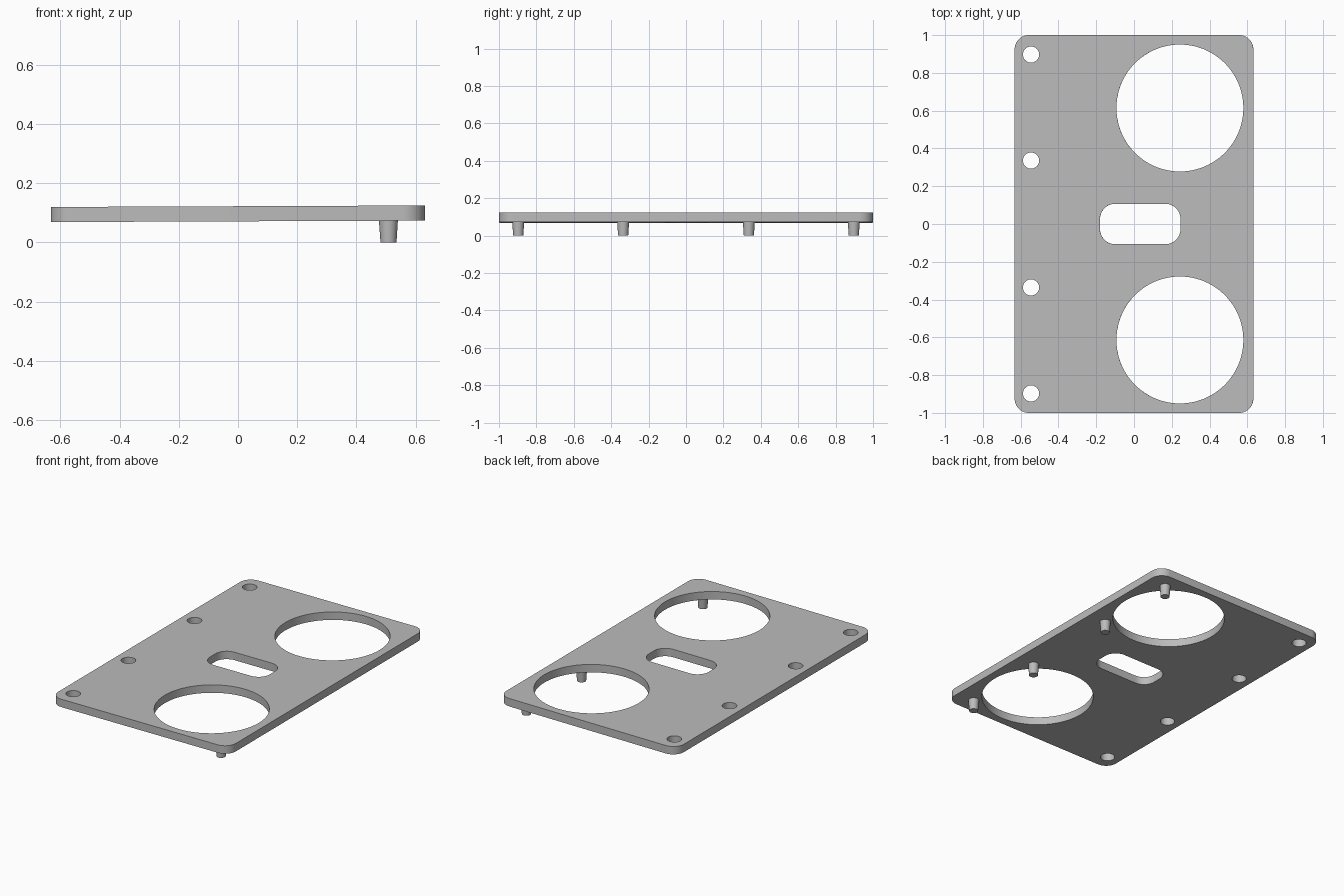
import bpy
import bmesh
from math import cos, sin, pi, radians

old = bpy.data.objects.get("Cube")
if old:
    bpy.data.objects.remove(old, do_unlink=True)

TILT = -0.004            # the plate leans very slightly across its width
MID, THICK = 0.0965, 0.051

grey = bpy.data.materials.new("plain grey")
grey.use_nodes = True
colour = (0.5, 0.5, 0.5, 1)
grey.diffuse_color = colour
grey.node_tree.nodes["Principled BSDF"].inputs["Base Color"].default_value = colour


def rounded_outline(cx, cy, hx, hy, r, steps):
    """Rounded rectangle; a circle when r equals both half sizes."""
    pts = []
    for k, (sx, sy) in enumerate([(1, 1), (-1, 1), (-1, -1), (1, -1)]):
        for i in range(steps + 1):
            a = (k + i / steps) * pi / 2
            pts.append((cx + sx * (hx - r) + r * cos(a),
                        cy + sy * (hy - r) + r * sin(a)))
    return pts


def circle(cx, cy, r, n):
    return [(cx + r * cos(2 * pi * i / n), cy + r * sin(2 * pi * i / n))
            for i in range(n)]


def finish(obj):
    obj.data.materials.clear()
    obj.data.materials.append(grey)
    bpy.ops.object.select_all(action='DESELECT')
    obj.select_set(True)
    bpy.context.view_layer.objects.active = obj
    bpy.ops.object.shade_smooth_by_angle(angle=radians(30))


# Plate outline with its openings
loops = [rounded_outline(0, 0, 0.632, 1.0, 0.075, 10),
         rounded_outline(0.033, 0, 0.213, 0.107, 0.08, 10)]
for s in (-1, 1):
    loops.append(circle(0.243, s * 0.614, 0.336, 96))
    for y in (0.336, 0.897):
        loops.append(circle(-0.545, s * y, 0.043, 32))

curve = bpy.data.curves.new("plate_outline", 'CURVE')
curve.dimensions = '2D'
curve.fill_mode = 'BOTH'
curve.extrude = THICK / 2
for loop in loops:
    spline = curve.splines.new('POLY')
    spline.points.add(len(loop) - 1)
    for p, (x, y) in zip(spline.points, loop):
        p.co = (x, y, 0, 1)
    spline.use_cyclic_u = True

# Turn the extruded outline into a welded mesh
temp = bpy.data.objects.new("outline_helper", curve)
bpy.context.collection.objects.link(temp)
bpy.context.view_layer.update()
graph = bpy.context.evaluated_depsgraph_get()
mesh = bpy.data.meshes.new_from_object(temp.evaluated_get(graph))
bpy.data.objects.remove(temp, do_unlink=True)
bm = bmesh.new()
bm.from_mesh(mesh)
bmesh.ops.remove_doubles(bm, verts=bm.verts, dist=0.0001)
bmesh.ops.recalc_face_normals(bm, faces=bm.faces)
bm.to_mesh(mesh)
bm.free()
plate = bpy.data.objects.new("plate", mesh)
bpy.context.collection.objects.link(plate)
plate.location.z = MID
plate.rotation_euler.y = TILT
finish(plate)

# Tapered locating pegs under the left edge
for i, y in enumerate((-0.897, -0.336, 0.336, 0.897)):
    bpy.ops.mesh.primitive_cone_add(vertices=32, radius1=0.027, radius2=0.032,
                                    depth=0.074, location=(0.508, y, 0.037),
                                    rotation=(0, TILT, 0))
    peg = bpy.context.object
    peg.name = f"peg_{i + 1}"
    finish(peg)
